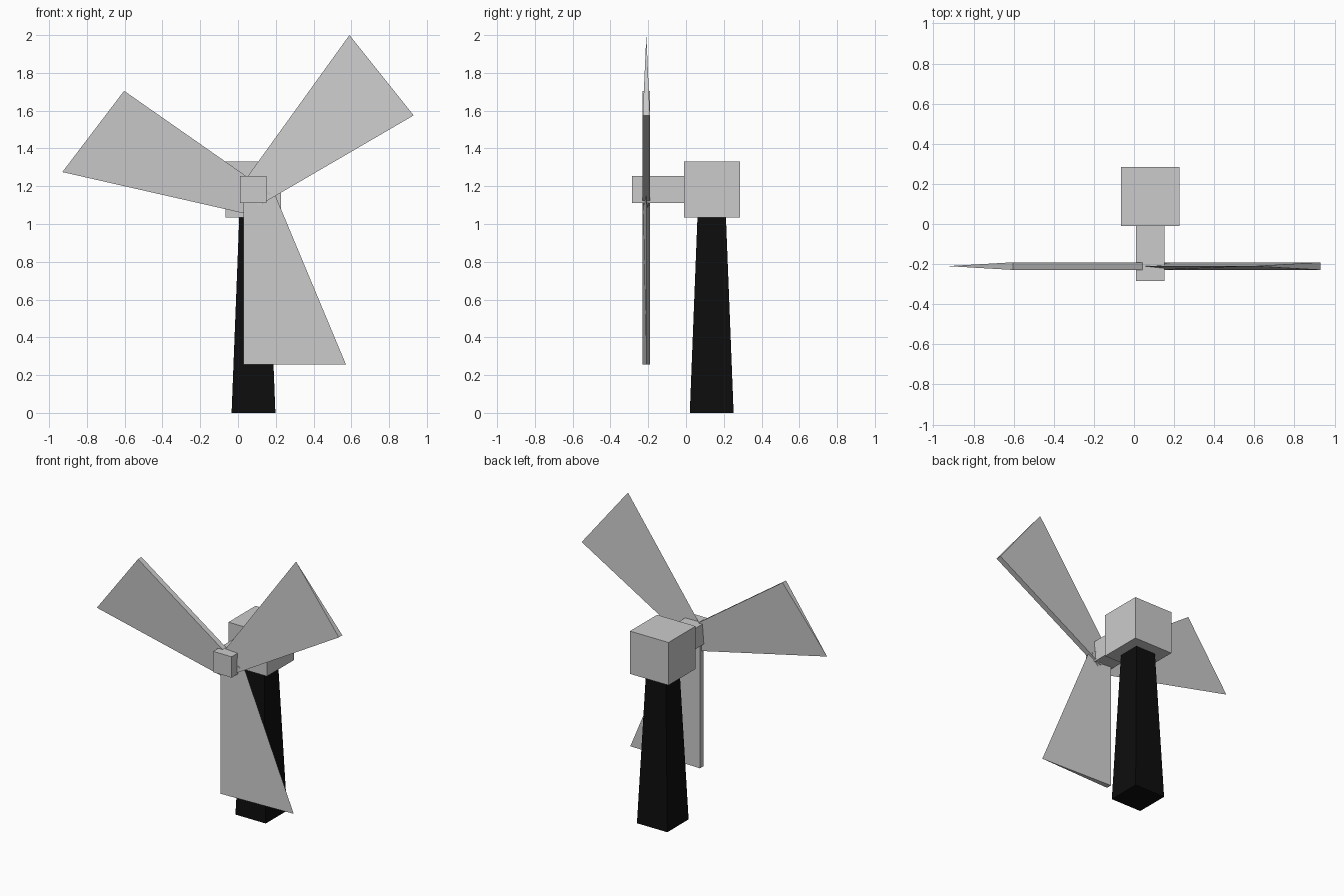
import bpy, bmesh
from mathutils import Vector

if "Cube" in bpy.data.objects:
    bpy.data.objects.remove(bpy.data.objects["Cube"])


def make_object(name, bm):
    bmesh.ops.recalc_face_normals(bm, faces=bm.faces)
    mesh = bpy.data.meshes.new(name)
    bm.to_mesh(mesh)
    bm.free()
    obj = bpy.data.objects.new(name, mesh)
    bpy.context.collection.objects.link(obj)
    return obj


def box(name, low, high, top_scale=1.0):
    """Box between two corners; top_scale tapers the upper end."""
    low, high = Vector(low), Vector(high)
    mid, size = (low + high) / 2, high - low
    bm = bmesh.new()
    bmesh.ops.create_cube(bm, size=1)
    for v in bm.verts:
        s = top_scale if v.co.z > 0 else 1.0
        v.co = mid + Vector((v.co.x * size.x * s, v.co.y * size.y * s, v.co.z * size.z))
    return make_object(name, bm)


def blade(name, thick_tip, thin_tip, thin_root, thick_root, y=-0.21, half=0.019):
    """Wedge-section sail: one thick long edge, the other a sharp edge."""
    bm = bmesh.new()
    ends = []
    for (kx, kz), (tx, tz) in ((thick_tip, thin_tip), (thick_root, thin_root)):
        ends.append([bm.verts.new(p) for p in
                     ((kx, y - half, kz), (kx, y + half, kz), (tx, y, tz))])
    tip, root = ends
    bm.faces.new(tip)
    bm.faces.new(root[::-1])
    for i in range(3):
        j = (i + 1) % 3
        bm.faces.new((tip[i], root[i], root[j], tip[j]))
    return make_object(name, bm)


# Tapered black tower
tower = box("tower", (-0.034, 0.02, 0), (0.198, 0.252, 1.035), top_scale=0.65)
black = bpy.data.materials.new("black")
black.diffuse_color = (0.004, 0.004, 0.004, 1)
black.use_nodes = True
black.node_tree.nodes["Principled BSDF"].inputs["Base Color"].default_value = black.diffuse_color
tower.data.materials.append(black)

# Housing on top and square shaft pointing forward
box("housing", (-0.066, -0.01, 1.035), (0.228, 0.285, 1.33))
box("shaft", (0.01, -0.285, 1.11), (0.151, -0.01, 1.254))

# Three sails
blade("sail_upper_right", (0.93, 1.575), (0.59, 2.0), (0.019, 1.208), (0.109, 1.097))
blade("sail_left", (-0.603, 1.705), (-0.93, 1.275), (0.09, 1.043), (0.18, 1.158))
blade("sail_lower", (0.028, 0.255), (0.572, 0.255), (0.175, 1.205), (0.028, 1.205))
